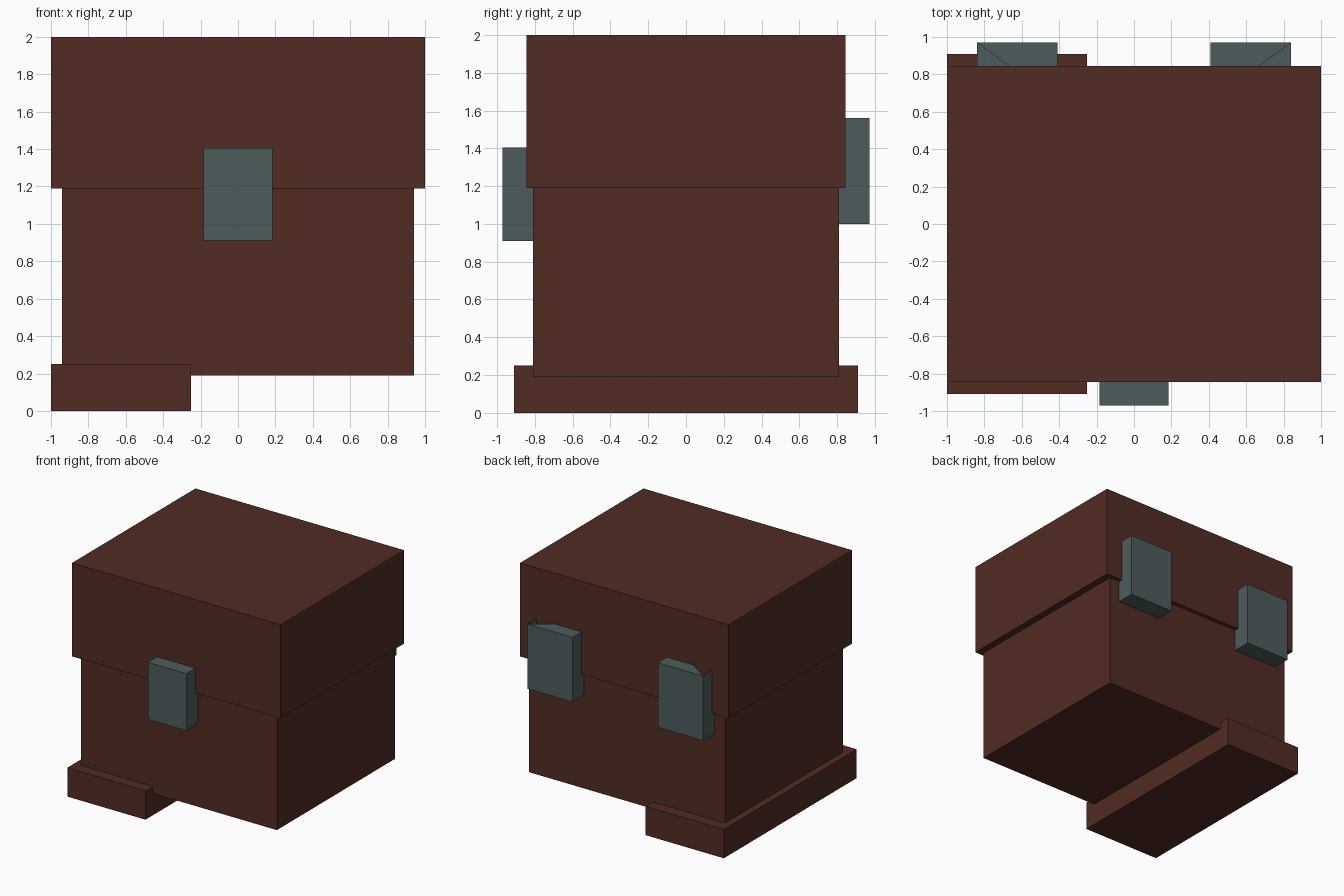
import bpy
import bmesh
from mathutils import Vector

cube = bpy.data.objects.get("Cube")
if cube:
    bpy.data.objects.remove(cube, do_unlink=True)


def make_material(name, rgb):
    mat = bpy.data.materials.new(name)
    mat.use_nodes = True
    colour = (*rgb, 1.0)
    mat.diffuse_color = colour
    bsdf = mat.node_tree.nodes["Principled BSDF"]
    bsdf.inputs["Base Color"].default_value = colour
    bsdf.inputs["Roughness"].default_value = 0.8
    return mat


brown = make_material("dark brown", (0.084, 0.025, 0.017))
grey = make_material("slate grey", (0.076, 0.107, 0.107))


def box(name, low, high, mat, open_side=0):
    """Box between two corners; open_side (+1/-1) opens half of its top on that x side."""
    low, high = Vector(low), Vector(high)
    bm = bmesh.new()
    bmesh.ops.create_cube(bm, size=1)
    for v in bm.verts:
        v.co = (low + high) / 2 + v.co * (high - low)
    if open_side:
        top = max(bm.faces, key=lambda f: f.calc_center_median().z)
        outer, inner = (high.x, low.x) if open_side > 0 else (low.x, high.x)
        # split the top from its outer rear corner to its inner front corner
        ends = [v for v in top.verts
                if (v.co - Vector((outer, high.y, high.z))).length < 1e-4
                or (v.co - Vector((inner, low.y, high.z))).length < 1e-4]
        bmesh.ops.connect_verts(bm, verts=ends)
        halves = [f for f in bm.faces if f.normal.z > 0.9 and len(f.verts) == 3]
        gap = max(halves, key=lambda f: f.calc_center_median().x * open_side)
        bmesh.ops.delete(bm, geom=[gap], context='FACES_ONLY')
    mesh = bpy.data.meshes.new(name)
    bm.to_mesh(mesh)
    bm.free()
    mesh.materials.append(mat)
    obj = bpy.data.objects.new(name, mesh)
    bpy.context.collection.objects.link(obj)
    return obj


# Chest body, overhanging lid and the single runner underneath
box("body", (-0.94, -0.81, 0.19), (0.94, 0.81, 1.2), brown)
box("lid", (-1, -0.845, 1.19), (1, 0.845, 2), brown)
box("base_runner", (-1, -0.91, 0), (-0.25, 0.91, 0.25), brown)

# Front clasp
box("front_clasp", (-0.185, -0.97, 0.91), (0.185, -0.66, 1.405), grey)

# Pair of rear hinges, each with an open outer half on top
for side, label in ((1, "left"), (-1, "right")):
    xs = sorted((0.41 * side, 0.84 * side))
    box(label + "_hinge", (xs[0], 0.655, 1.0), (xs[1], 0.97, 1.56), grey, side)
